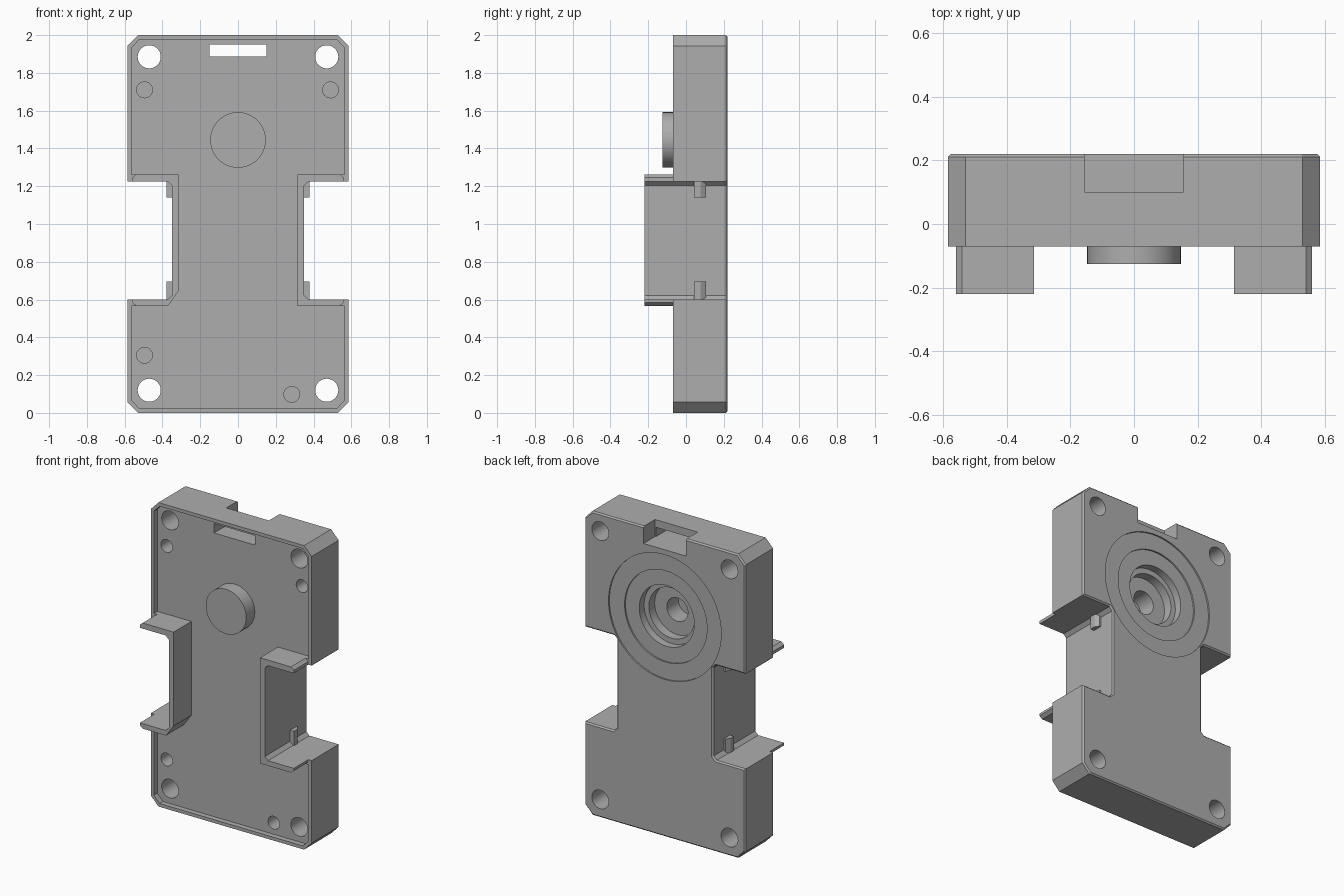
import bpy, bmesh
from math import sin, cos, tau, radians

cube = bpy.data.objects.get("Cube")
if cube:
    bpy.data.objects.remove(cube, do_unlink=True)

grey = bpy.data.materials.new("housing grey")
grey.use_nodes = True
grey.diffuse_color = (0.42, 0.42, 0.42, 1)
grey.node_tree.nodes["Principled BSDF"].inputs["Base Color"].default_value = grey.diffuse_color

FRONT, FLOOR, BACK = -0.07, -0.035, 0.22
NOTCH_LOW, NOTCH_HIGH, WAIST = 0.6, 1.225, 0.35


def prism(name, pts, lo, hi, axis="y", back_bevel=0):
    """Extrude a profile: (x, z) along y, or (x, y) along z."""
    bm = bmesh.new()
    place = (lambda p, t: (p[0], t, p[1])) if axis == "y" else (lambda p, t: (p[0], p[1], t))
    a = [bm.verts.new(place(p, lo)) for p in pts]
    b = [bm.verts.new(place(p, hi)) for p in pts]
    bm.faces.new(a)
    back = bm.faces.new(b)
    n = len(pts)
    for i in range(n):
        j = (i + 1) % n
        bm.faces.new((a[i], a[j], b[j], b[i]))
    bmesh.ops.recalc_face_normals(bm, faces=bm.faces)
    if back_bevel:
        bmesh.ops.bevel(bm, geom=list(back.edges), offset=back_bevel, segments=1, affect="EDGES")
    mesh = bpy.data.meshes.new(name)
    bm.to_mesh(mesh)
    bm.free()
    ob = bpy.data.objects.new(name, mesh)
    bpy.context.collection.objects.link(ob)
    mesh.materials.append(grey)
    return ob


def circle(x, z, r, n=64):
    return [(x + r * cos(tau * i / n), z + r * sin(tau * i / n)) for i in range(n)]


def rect(x0, x1, z0, z1):
    return [(x0, z0), (x1, z0), (x1, z1), (x0, z1)]


def mirror(pts):
    return [(-x, z) for x, z in reversed(pts)]


def activate(ob):
    bpy.ops.object.select_all(action="DESELECT")
    ob.select_set(True)
    bpy.context.view_layer.objects.active = ob


def cut(target, pts, lo, hi):
    cutter = prism("cutter", pts, lo, hi)
    mod = target.modifiers.new("cut", "BOOLEAN")
    mod.operation, mod.solver, mod.object = "DIFFERENCE", "EXACT", cutter
    activate(target)
    bpy.ops.object.modifier_apply(modifier=mod.name)
    bpy.data.objects.remove(cutter, do_unlink=True)


# Waist notch with small chamfers in its inner corners, bottom to top
c = 0.022


def notch(end):
    return [(end, NOTCH_LOW), (WAIST + c, NOTCH_LOW), (WAIST, NOTCH_LOW + c),
            (WAIST, NOTCH_HIGH - c), (WAIST + c, NOTCH_HIGH), (end, NOTCH_HIGH)]


# Main body, waisted plate with chamfered corners
half = [(0.53, 0), (0.585, 0.057)] + notch(0.585) + [(0.585, 1.943), (0.53, 2)]
body = prism("body", half + mirror(half), FRONT, BACK, back_bevel=0.009)

# Shallow front pocket inside a thin rim; one flange corner is cut diagonally
square = [(0.315, 0.567)]
diagonal = [(0.37, 0.567), (0.315, 0.645)]


def pocket(corner):
    return ([(0.521, 0.022), (0.563, 0.066), (0.563, 0.567)] + corner +
            [(0.315, 1.262), (0.563, 1.262), (0.563, 1.934), (0.521, 1.978)])


cut(body, pocket(square) + mirror(pocket(diagonal)), -0.3, FLOOR)

# Corner screw holes
for x in (-0.47, 0.47):
    for z in (0.12, 1.885):
        cut(body, circle(x, z, 0.061, 48), -0.3, 0.4)

# Blind locating holes
for x, z in ((-0.495, 1.71), (0.49, 1.71), (-0.495, 0.305), (0.285, 0.098)):
    cut(body, circle(x, z, 0.042, 32), -0.3, 0.1)

# Rear cable notch and slot through the floor
cut(body, rect(-0.155, 0.155, 1.888, 2.1), 0.1, 0.4)
cut(body, rect(-0.15, 0.15, 1.888, 1.95), -0.3, 0.15)

# Stepped round recess on the back
DIAL = 1.445
for r, depth in ((0.41, 0.21), (0.3, 0.2), (0.2, 0.15), (0.165, 0.09), (0.077, -0.04)):
    cut(body, circle(0, DIAL, r, 96), depth, 0.4)

# Front boss
boss = prism("front_boss", circle(0, DIAL, 0.147), -0.125, FLOOR + 0.005)

# Flanges around the notches
def flange(corner):
    return ([(0.56, 0.584), (0.54, 0.567)] + corner +
            [(0.315, 1.262), (0.54, 1.262), (0.56, 1.245)] + notch(0.56)[::-1])


prism("left_flange", flange(square), -0.22, FRONT)
prism("right_flange", mirror(flange(diagonal)), -0.22, FRONT)

# Small clips in the notch corners
clip = [(WAIST - 0.01, 0.042), (0.378, 0.042), (0.378, 0.078), (0.36, 0.106), (WAIST - 0.01, 0.106)]
for side, pts in (("left", clip), ("right", mirror(clip))):
    prism(side + "_lower_clip", pts, NOTCH_LOW - 0.005, 0.695, "z")
    prism(side + "_upper_clip", pts, 1.14, NOTCH_HIGH + 0.005, "z")

for ob in (body, boss):
    activate(ob)
    bpy.ops.object.shade_smooth_by_angle(angle=radians(30))
